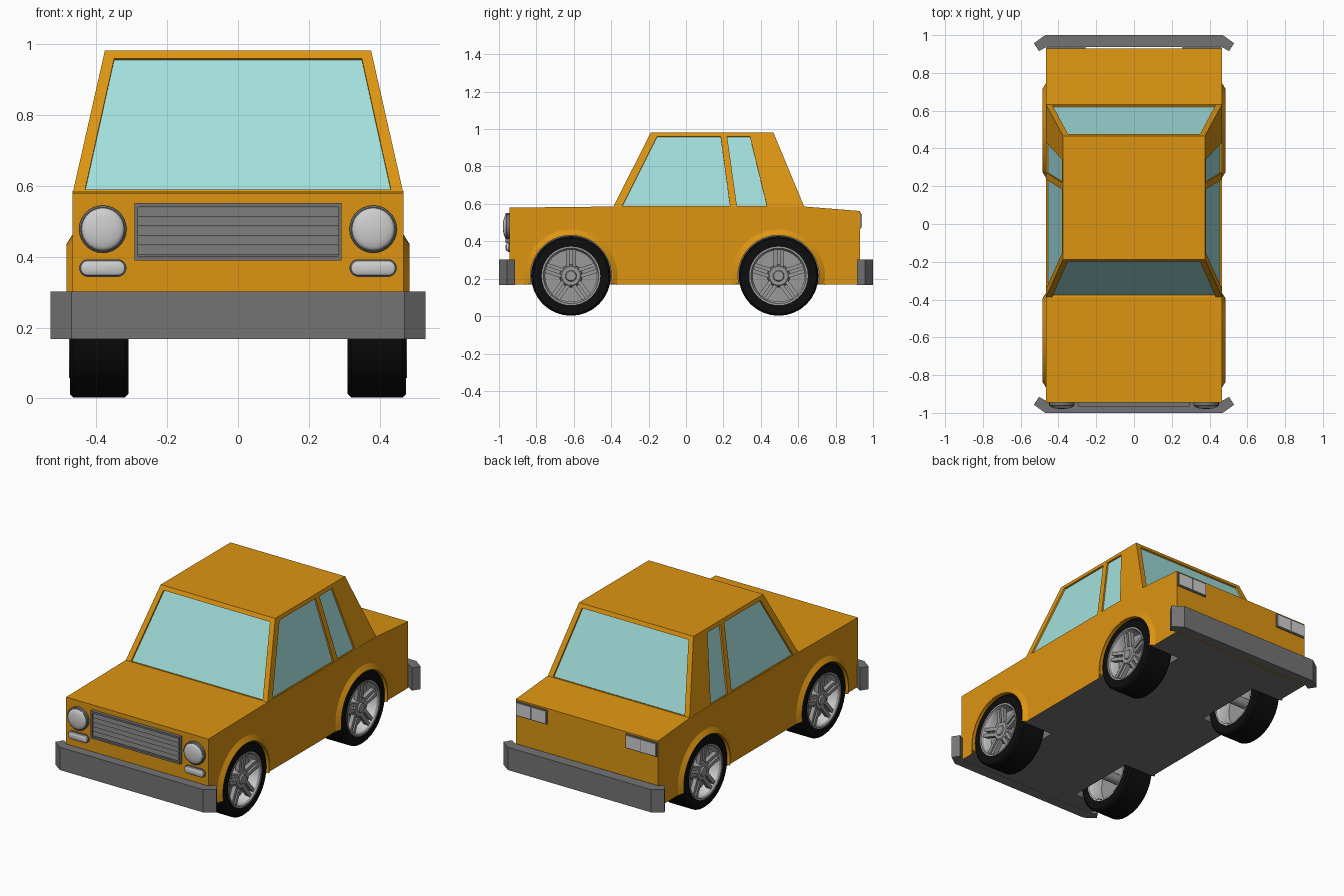
import bpy, bmesh
from math import sin, cos, pi, radians
from mathutils import Vector

cube = bpy.data.objects.get("Cube")
if cube:
    bpy.data.objects.remove(cube, do_unlink=True)


def material(name, r, g, b):
    m = bpy.data.materials.new(name)
    m.use_nodes = True
    m.diffuse_color = (r, g, b, 1)
    m.node_tree.nodes["Principled BSDF"].inputs["Base Color"].default_value = (r, g, b, 1)
    return m


PAINT = material("amber_paint", 0.72, 0.3, 0.006)
GLASS = material("pale_glass", 0.36, 0.74, 0.72)
GREY = material("dark_grey", 0.175, 0.175, 0.175)
RUBBER = material("black_rubber", 0.004, 0.004, 0.004)
SILVER = material("wheel_silver", 0.32, 0.32, 0.32)
LAMP = material("light_silver", 0.62, 0.62, 0.62)

SIDES = ((1, "left"), (-1, "right"))
WHEELS = ((-0.615, "front"), (0.495, "rear"))
WHEEL_Z = 0.215
smooth = []


def loft(name, loops, mat, caps=True, closed=False, rounded=False):
    """Skin a series of equal closed loops of points."""
    bm = bmesh.new()
    rows = [[bm.verts.new(p) for p in loop] for loop in loops]
    pairs = list(zip(rows, rows[1:])) + ([(rows[-1], rows[0])] if closed else [])
    for a, b in pairs:
        for i in range(len(a)):
            j = (i + 1) % len(a)
            bm.faces.new((a[i], a[j], b[j], b[i]))
    if caps and not closed:
        bm.faces.new(rows[0])
        bm.faces.new(rows[-1])
    bmesh.ops.recalc_face_normals(bm, faces=bm.faces)
    mesh = bpy.data.meshes.new(name)
    bm.to_mesh(mesh)
    bm.free()
    ob = bpy.data.objects.new(name, mesh)
    bpy.context.collection.objects.link(ob)
    mesh.materials.append(mat)
    if rounded:
        smooth.append(ob)
    return ob


def box(name, lo, hi, mat):
    loops = [[(lo[0], lo[1], z), (hi[0], lo[1], z), (hi[0], hi[1], z), (lo[0], hi[1], z)]
             for z in (lo[2], hi[2])]
    return loft(name, loops, mat)


def ring_x(x, r, y, z, n=32):
    return [(x, y + r * cos(2 * pi * i / n), z + r * sin(2 * pi * i / n)) for i in range(n)]


def ring_y(y, r, x, z, n=28):
    return [(x + r * cos(2 * pi * i / n), y, z + r * sin(2 * pi * i / n)) for i in range(n)]


def cut(ob, cutters):
    """Subtract the cutters, bake the result and drop the helpers."""
    for c in cutters:
        c.hide_render = True
        mod = ob.modifiers.new("cut", "BOOLEAN")
        mod.operation, mod.solver, mod.object = "DIFFERENCE", "EXACT", c
    dg = bpy.context.evaluated_depsgraph_get()
    mesh = bpy.data.meshes.new_from_object(ob.evaluated_get(dg))
    ob.modifiers.clear()
    ob.data = mesh
    for c in cutters:
        bpy.data.objects.remove(c, do_unlink=True)


# Lower body with wheel wells and a grey underside
outline = [(-0.945, 0.168), (-0.945, 0.58), (-0.39, 0.586), (0.63, 0.586), (0.93, 0.562), (0.93, 0.168)]
body = loft("body", [[(x, y, z) for y, z in outline] for x in (-0.467, 0.467)], PAINT)
wells = [loft("well_cutter", [ring_x(s * 0.27, 0.222, y, WHEEL_Z), ring_x(s * 0.6, 0.222, y, WHEEL_Z)], PAINT)
         for s, _ in SIDES for y, _ in WHEELS]
cut(body, wells)
body.data.materials.clear()
body.data.materials.append(PAINT)
body.data.materials.append(GREY)
for f in body.data.polygons:
    c = f.center
    in_well = abs(c.x) < 0.46 and c.z < 0.45 and any(abs(c.y - y) < 0.225 for y, _ in WHEELS)
    f.material_index = int(f.normal.z < -0.9 or (in_well and abs(f.normal.z) < 0.9) or (in_well and abs(c.x) > 0.2))

# Cabin: every wall leans inwards towards the roof
BASE, ROOF = 0.585, 0.983


def rise(z):
    return (z - BASE) / (ROOF - BASE)


def side_x(z):
    return 0.466 - 0.09 * rise(z)


def front_y(z):
    return -0.388 + 0.2 * rise(z)


def rear_y(z):
    return 0.632 - 0.165 * rise(z)


cabin = loft("cabin", [[(-side_x(z), front_y(z), z), (side_x(z), front_y(z), z),
                        (side_x(z), rear_y(z), z), (-side_x(z), rear_y(z), z)] for z in (BASE, ROOF)], PAINT)

# Recessed windows
LOW, HIGH = 0.59, 0.96
windows = []
for name, wall in (("windshield", front_y), ("rear_window", rear_y)):
    windows.append((name, [(-0.432, wall(LOW), LOW), (0.432, wall(LOW), LOW),
                           (0.35, wall(HIGH), HIGH), (-0.35, wall(HIGH), HIGH)]))
for s, side in SIDES:
    for name, ys in (("front_side_window", (-0.34, 0.235, 0.185, -0.155)),
                     ("rear_side_window", (0.272, 0.432, 0.342, 0.22))):
        windows.append((side + "_" + name, [(s * side_x(z), y, z) for y, z in zip(ys, (LOW, LOW, HIGH, HIGH))]))
cutters = []
for name, pts in windows:
    pts = [Vector(p) for p in pts]
    n = (pts[1] - pts[0]).cross(pts[2] - pts[0]).normalized()
    mid = sum(pts, Vector()) / 4
    if n.dot(mid - Vector((0, 0.12, mid.z))) < 0:
        n = -n
    cutters.append(loft("window_cutter", [[p + n * d for p in pts] for d in (0.04, -0.016)], PAINT))
    loft(name, [[p + n * d for p in pts] for d in (-0.01, -0.018)], GLASS)
cut(cabin, cutters)

# Bumpers with swept-back ends
half = [(0.47, 1.0), (0.53, 0.957), (0.503, 0.915), (0.465, 0.937)]
plan = half + [(-x, y) for x, y in reversed(half)]
for s, name in ((-1, "front_bumper"), (1, "rear_bumper")):
    loft(name, [[(x, s * y, z) for x, y in plan] for z in (0.167, 0.302)], GREY)

# Grille: backing, frame and louvres
box("grille_back", (-0.29, -0.95, 0.392), (0.29, -0.94, 0.55), GREY)
for name, z in (("bottom", 0.39), ("top", 0.541)):
    box("grille_frame_" + name, (-0.293, -0.965, z), (0.293, -0.94, z + 0.011), GREY)
for s, side in SIDES:
    xs = sorted((s * 0.282, s * 0.293))
    box("grille_frame_" + side, (xs[0], -0.965, 0.39), (xs[1], -0.94, 0.552), GREY)
for i in range(5):
    z = 0.406 + 0.0268 * i
    section = [(-0.948, z), (-0.961, z), (-0.953, z + 0.025), (-0.948, z + 0.025)]
    loft("grille_louvre", [[(x, y, h) for y, h in section] for x in (-0.283, 0.283)], GREY)

for s, side in SIDES:
    # Headlamp: grey bezel and domed lens
    x = s * 0.382
    loft(side + "_headlamp_bezel", [ring_y(y, r, x, 0.478) for y, r in
                                    ((-0.94, 0.067), (-0.96, 0.067), (-0.965, 0.062))], GREY, rounded=True)
    loft(side + "_headlamp", [ring_y(-0.963 - 0.016 * sin(a), 0.061 * cos(a), x, 0.478)
                              for a in (0, 0.3, 0.6, 0.9, 1.2, 1.5)], LAMP, rounded=True)

    # Pill-shaped indicator below it
    def pill(y, r):
        return [(x + (0.042 if cos(a) > 0 else -0.042) + r * cos(a), y, 0.368 + r * sin(a))
                for a in [2 * pi * (i + 0.5) / 20 for i in range(20)]]
    loft(side + "_indicator_bezel", [pill(-0.94, 0.025), pill(-0.953, 0.025)], GREY, rounded=True)
    loft(side + "_indicator", [pill(-0.953, 0.022), pill(-0.96, 0.02), pill(-0.964, 0.012)], LAMP, rounded=True)

    # Two-panel tail lamp
    xs = sorted((s * 0.258, s * 0.463))
    box(side + "_tail_lamp_frame", (xs[0], 0.92, 0.468), (xs[1], 0.936, 0.553), GREY)
    for k in (0.264, 0.363):
        xs = sorted((s * k, s * (k + 0.094)))
        box(side + "_tail_lamp", (xs[0], 0.93, 0.475), (xs[1], 0.94, 0.546), LAMP)

    for cy, end in WHEELS:
        tag = end + "_" + side

        # Flared arch swept around the wheel opening
        arch = []
        for i in range(25):
            a = radians(-11 + 202 * i / 24)
            arch.append([(s * px, cy + r * cos(a), WHEEL_Z + r * sin(a))
                         for px, r in ((0.45, 0.217), (0.484, 0.217), (0.484, 0.222), (0.465, 0.252))])
        loft(tag + "_arch", arch, PAINT, rounded=True)

        # Tyre, rim barrel, wheel disc, hub and axle, turned about x
        def turned(name, profile, mat, closed=False, caps=True):
            loft(tag + "_" + name, [ring_x(s * px, r, cy, WHEEL_Z) for px, r in profile], mat, caps, closed, True)
        turned("tyre", [(0.31, 0.155), (0.31, 0.203), (0.32, 0.213), (0.465, 0.213),
                        (0.475, 0.203), (0.475, 0.155)], RUBBER, closed=True)
        turned("rim_barrel", [(0.31, 0.157), (0.31, 0.148), (0.33, 0.138), (0.455, 0.138),
                              (0.47, 0.145), (0.477, 0.15), (0.475, 0.157)], LAMP, closed=True)
        turned("rim_lip", [(0.466, 0.142), (0.478, 0.148), (0.478, 0.157), (0.466, 0.157)], SILVER, closed=True)
        turned("wheel_disc", [(0.395, 0.139), (0.41, 0.139)], SILVER)
        turned("hub", [(0.4, 0.062), (0.452, 0.058), (0.46, 0.05), (0.46, 0.03), (0.468, 0.026)], SILVER)
        turned("axle", [(0.26, 0.03), (0.4, 0.03)], SILVER)

        # Five pairs of spokes
        for i in range(5):
            a = pi / 2 + 2 * pi * i / 5
            for off in (-0.017, 0.017):
                loops = []
                for r, px in ((0.045, 0.456), (0.146, 0.466)):
                    loops.append([(s * (px + dx), cy + r * cos(a) - (off + w) * sin(a),
                                   WHEEL_Z + r * sin(a) + (off + w) * cos(a))
                                  for dx, w in ((0, -0.01), (0, 0.01), (-0.025, 0.01), (-0.025, -0.01))])
                loft(tag + "_spoke", loops, SILVER)

# Smooth the round parts, keeping crisp edges
bpy.ops.object.select_all(action="DESELECT")
for ob in smooth:
    ob.select_set(True)
bpy.context.view_layer.objects.active = smooth[0]
bpy.ops.object.shade_smooth_by_angle(angle=radians(32))
